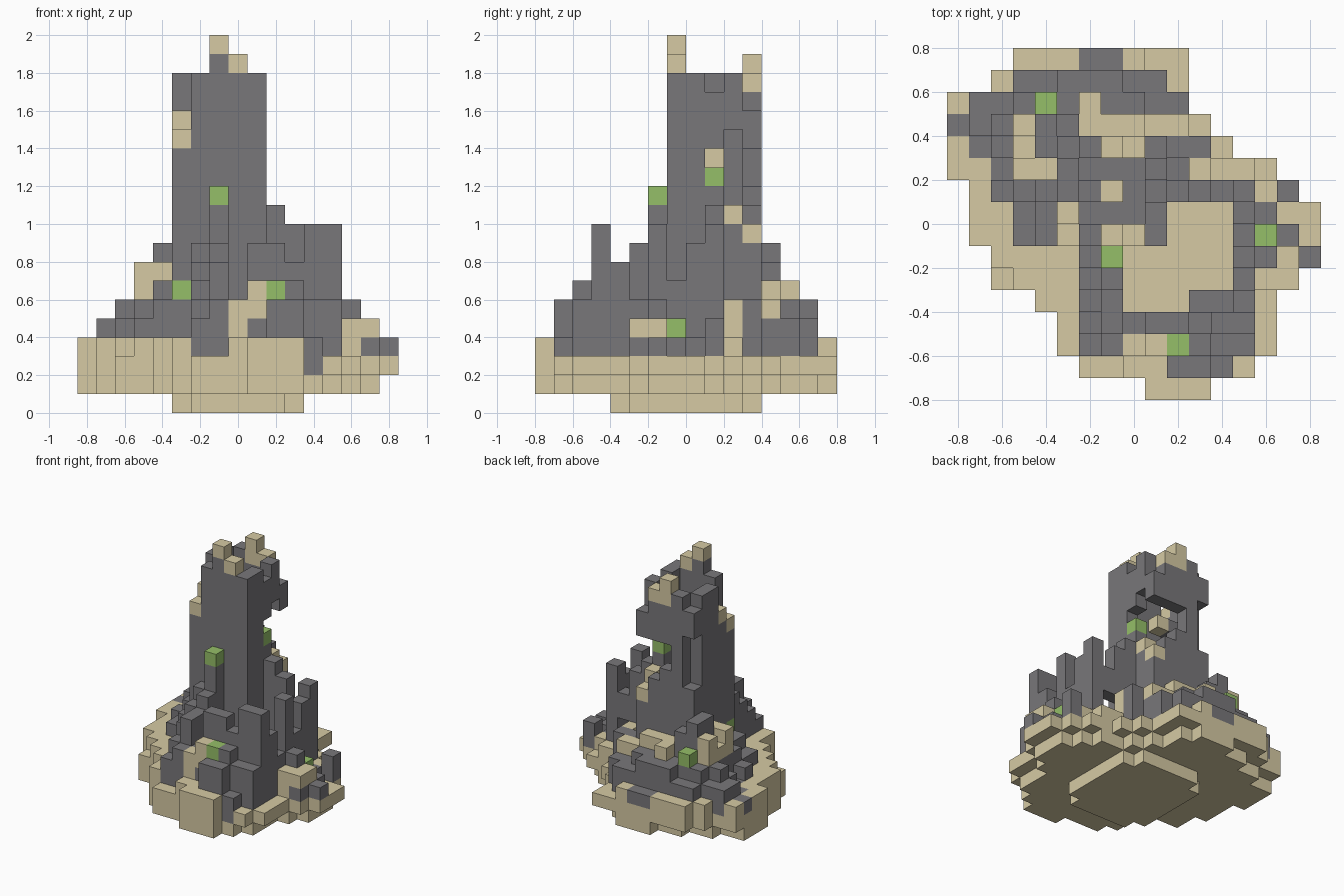
import bpy
import bmesh
from mathutils import Vector

if "Cube" in bpy.data.objects:
    bpy.data.objects.remove(bpy.data.objects["Cube"], do_unlink=True)

SIZE = 0.1                            # edge of one block
ORIGIN = Vector((-0.85, -0.8, 0.0))   # corner of the block grid


def make_material(name, colour):
    mat = bpy.data.materials.new(name)
    mat.use_nodes = True
    mat.diffuse_color = colour
    mat.node_tree.nodes["Principled BSDF"].inputs["Base Color"].default_value = colour
    return mat


MATERIALS = [
    make_material("sandstone", (0.67, 0.59, 0.37, 1)),
    make_material("grey_stone", (0.19, 0.185, 0.195, 1)),
    make_material("moss_green", (0.3, 0.52, 0.14, 1)),
]
SAND, STONE, MOSS = range(len(MATERIALS))
blocks = {}   # grid cell -> (part name, material index)


def fill(part, colour, x, y, z):
    """Fill a box of blocks; each range is (first, end) or one index."""
    spans = [range(*s) if isinstance(s, tuple) else range(s, s + 1) for s in (x, y, z)]
    for i in spans[0]:
        for j in spans[1]:
            for k in spans[2]:
                blocks[i, j, k] = (part, colour)


def carve(x, y, z):
    """Remove a box of blocks."""
    fill(None, None, x, y, z)
    for cell in [c for c, value in blocks.items() if value[0] is None]:
        del blocks[cell]


def columns(part, colour, bottom, entries):
    """Stand several columns on one level: (x, y, top)."""
    for x, y, top in entries:
        fill(part, colour, x, y, (bottom, top))


# Island: stepped slab with a ragged outline and a small foot
outline = [(9, 12), (6, 14), (5, 15), (5, 15), (4, 15), (2, 16), (2, 17), (1, 17),
           (1, 17), (1, 16), (0, 15), (0, 13), (0, 12), (0, 11), (2, 11), (3, 11)]
for row, (start, end) in enumerate(outline):
    rim = 1 if 0 < row < len(outline) - 1 else 0
    fill("island_base", SAND, (start, end - rim), row, 1)
    fill("island_base", SAND, (start, end), row, 2)
    fill("island_base", SAND, (start, end - rim), row, 3)
# ragged rim: missing blocks on the top and the underside
carve((6, 8), 1, 3)
carve(2, 5, 3)
carve(15, 8, 3)
carve((9, 11), 15, 3)
carve((0, 2), 13, 1)
carve((2, 4), 14, 1)
carve((3, 6), 15, 1)
carve((9, 11), 15, 1)
for i in range(5, 12):
    for j in range(4, 12):
        if abs(i - 8) + abs(j - 7.5) < 6:
            fill("island_base", SAND, i, j, 0)

# Rubble: low mounds of grey stone around the ruin
columns("west_rubble", STONE, 3, [
    (0, 12, 4), (1, (12, 14), 5), (1, 11, 4), (2, (11, 14), 5), (2, 12, 6), (2, 9, 5),
    (2, 10, 4), (3, (9, 14), 6), (3, (7, 9), 5), (4, (7, 9), 6), (4, 9, 7),
    (4, (11, 13), 9), (5, 12, 8), (4, 10, 7)])
columns("back_rubble", STONE, 3, [
    ((3, 5), 14, 5), ((5, 8), 14, 6), ((8, 10), 14, 5), ((6, 8), 15, 4),
    ((4, 6), 13, 6), (6, 13, 6), ((7, 9), 13, 6), ((9, 11), 13, 5),
    ((6, 9), 12, 6), ((9, 11), 12, 5), ((10, 12), 11, 6), (10, 10, 5)])
columns("east_rubble", STONE, 3, [
    (14, 8, 4), (14, 7, 4), (14, 6, 6), (15, 9, 5), (15, (5, 8), 4), (16, 6, 4)])
columns("front_rubble", STONE, 3, [
    ((10, 12), 1, 6), (12, 1, 4), (6, 2, 5), (7, 2, 6), ((9, 11), 2, 6),
    (11, 2, 7), ((12, 14), 2, 6)])
fill("front_rubble", STONE, 12, 1, 2)

# Sandstone blocks lying on the rubble
columns("sand_blocks", SAND, 7, [(4, 10, 8)])
columns("sand_blocks", SAND, 6, [
    (3, 12, 8), (3, 11, 7), (3, 10, 8), (6, 13, 7), ((6, 9), 12, 7)])
columns("sand_blocks", SAND, 5, [((9, 11), 12, 6), (9, 2, 7)])
columns("sand_blocks", SAND, 4, [((14, 16), 5, 5), (15, 6, 5)])
columns("sand_blocks", SAND, 3, [(8, 2, 6), (11, 10, 6), (14, 9, 4)])

# Courtyard: broken walls round an open floor
columns("courtyard_walls", STONE, 3, [
    # west side
    (6, 3, 6), (7, 3, 8), (6, 4, 7), (7, 4, 8), (6, 5, 8), (7, 5, 9), (6, 6, 9), (7, 6, 11),
    # front side
    (8, 3, 6), ((9, 11), 3, 9), (11, 3, 8), (12, 3, 10), ((11, 13), 4, 5),
    # east side
    (13, 3, 10), (13, 4, 8), (13, 5, 6), (13, 6, 10), (13, 7, 7), (13, 8, 9),
    # back side
    (10, 9, 11), (11, 9, 10), (12, 9, 8), (13, 9, 10)])
carve((11, 13), 9, (4, 6))

# Tower: hollow shaft with a shattered back corner
fill("tower", STONE, (5, 10), (7, 12), (3, 18))
carve((6, 9), (8, 11), (5, 18))
carve(5, 7, (15, 18))
carve(5, 8, (16, 18))
carve(5, 11, 17)
carve(5, 11, (11, 15))
fill("tower", SAND, 5, 7, 14)
fill("tower", SAND, 5, 8, 15)
# stepped breach and the overhang above it
carve(9, 11, (10, 14))
carve(8, 11, (11, 14))
carve(7, 11, (12, 14))
carve(9, 10, (11, 15))
carve(9, 9, (13, 14))
carve(9, 11, (16, 18))
carve(9, 9, 17)
fill("tower", SAND, 9, 11, 9)
fill("tower", SAND, 9, 10, 10)
# ledge inside the shaft
fill("tower", STONE, 6, 9, 13)
fill("tower", SAND, 7, 9, 13)
# crown blocks
fill("tower", SAND, 8, 11, 17)
fill("tower", SAND, 7, 11, (17, 19))
fill("tower", STONE, 7, 7, 18)
fill("tower", SAND, 7, 7, 19)
fill("tower", SAND, 8, 7, 18)

# Moss blocks
for cell in [(7, 6, 11), (10, 2, 6), (14, 7, 4), (4, 13, 6), (5, 7, 6), (9, 9, 12)]:
    fill("moss", MOSS, *cell)


def build_part(name):
    """Make one mesh from the exposed sides of a part's blocks."""
    bm = bmesh.new()
    corners = {}

    def corner(point):
        key = tuple(round(v) for v in point)
        if key not in corners:
            corners[key] = bm.verts.new(ORIGIN + Vector(key) * SIZE)
        return corners[key]

    for cell, (part, colour) in blocks.items():
        if part != name:
            continue
        for axis in range(3):
            for side in (-1, 1):
                normal = Vector((0, 0, 0))
                normal[axis] = side
                neighbour = tuple(round(c + n) for c, n in zip(cell, normal))
                if neighbour in blocks:
                    continue
                u = Vector((0, 0, 0))
                u[(axis + 1) % 3] = 0.5
                v = normal.cross(u)
                centre = Vector(cell) + Vector((0.5, 0.5, 0.5)) + normal / 2
                ring = [centre - u - v, centre + u - v, centre + u + v, centre - u + v]
                face = bm.faces.new([corner(p) for p in ring])
                face.material_index = colour
    mesh = bpy.data.meshes.new(name)
    bm.to_mesh(mesh)
    bm.free()
    for mat in MATERIALS:
        mesh.materials.append(mat)
    bpy.context.collection.objects.link(bpy.data.objects.new(name, mesh))


for part_name in sorted({value[0] for value in blocks.values()}):
    build_part(part_name)
